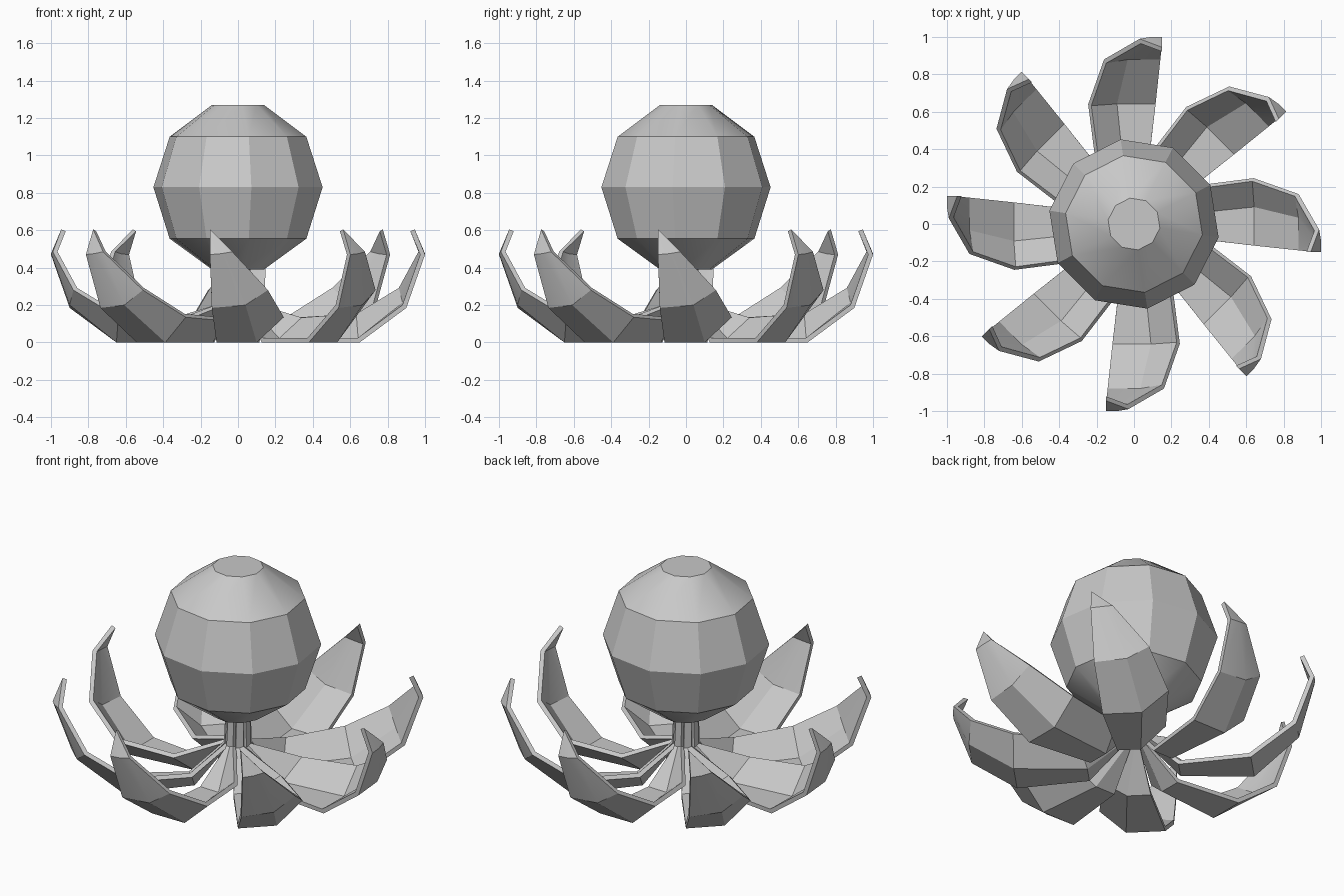
import bpy
import bmesh
import math

if "Cube" in bpy.data.objects:
    bpy.data.objects.remove(bpy.data.objects["Cube"], do_unlink=True)

grey = bpy.data.materials.new("plain_grey")
grey.use_nodes = True
colour = (0.58, 0.58, 0.58, 1)
grey.diffuse_color = colour
grey.node_tree.nodes["Principled BSDF"].inputs["Base Color"].default_value = colour


def add_object(name, bm):
    mesh = bpy.data.meshes.new(name)
    bm.to_mesh(mesh)
    bm.free()
    mesh.materials.append(grey)
    obj = bpy.data.objects.new(name, mesh)
    bpy.context.collection.objects.link(obj)
    return obj


def smooth(obj):
    bpy.ops.object.select_all(action="DESELECT")
    obj.select_set(True)
    bpy.context.view_layer.objects.active = obj
    bpy.ops.object.shade_smooth_by_angle(angle=math.radians(30))


# Faceted ball: radius and height of each ring
sides, turn = 10, math.radians(-9)
profile = [(0.14, 0.39), (0.37, 0.555), (0.458, 0.83), (0.37, 1.10), (0.14, 1.27)]
bm = bmesh.new()
rings = []
for r, z in profile:
    angles = [turn + math.tau * i / sides for i in range(sides)]
    rings.append([bm.verts.new((r * math.cos(a), r * math.sin(a), z)) for a in angles])
for low, high in zip(rings, rings[1:]):
    for i in range(sides):
        j = (i + 1) % sides
        bm.faces.new((low[i], low[j], high[j], high[i]))
bm.faces.new(rings[0][::-1])
bm.faces.new(rings[-1])
smooth(add_object("ball", bm))

# Curved petal: straight edge, keel and raised edge at each station from the root
stations = [
    [(0.04, -0.02, 0.40), (0.04, 0, 0.40), (0.04, 0.02, 0.40)],
    [(0.05, -0.025, 0.20), (0.05, 0, 0.20), (0.05, 0.025, 0.21)],
    [(0.25, -0.07, 0), (0.25, 0.06, 0), (0.29, 0.20, 0.115)],
    [(0.65, -0.115, 0), (0.65, 0.10, 0), (0.64, 0.245, 0.135)],
    [(0.90, -0.14, 0.185), (0.90, 0.04, 0.20), (0.88, 0.16, 0.28)],
    [(1.00, -0.15, 0.47), (1.00, -0.09, 0.475), (0.99, -0.03, 0.485)],
]
bm = bmesh.new()
rows = [[bm.verts.new(p) for p in row] for row in stations]
for a, b in zip(rows, rows[1:]):
    for k in range(2):
        bm.faces.new((a[k], a[k + 1], b[k + 1], b[k]))
tip = bm.verts.new((0.945, -0.15, 0.605))
for k in range(2):
    bm.faces.new((rows[-1][k], rows[-1][k + 1], tip))
petal = add_object("petal_1", bm)

# Give the petal its thickness on the inner side
solid = petal.modifiers.new("thickness", "SOLIDIFY")
solid.thickness = 0.026
solid.offset = -1
depsgraph = bpy.context.evaluated_depsgraph_get()
thick = bpy.data.meshes.new_from_object(petal.evaluated_get(depsgraph))
petal.modifiers.clear()
petal.data = thick
smooth(petal)

# Ring of eight petals
count = 8
for i in range(1, count):
    copy = bpy.data.objects.new(f"petal_{i + 1}", petal.data)
    copy.rotation_euler.z = math.tau * i / count
    bpy.context.collection.objects.link(copy)
